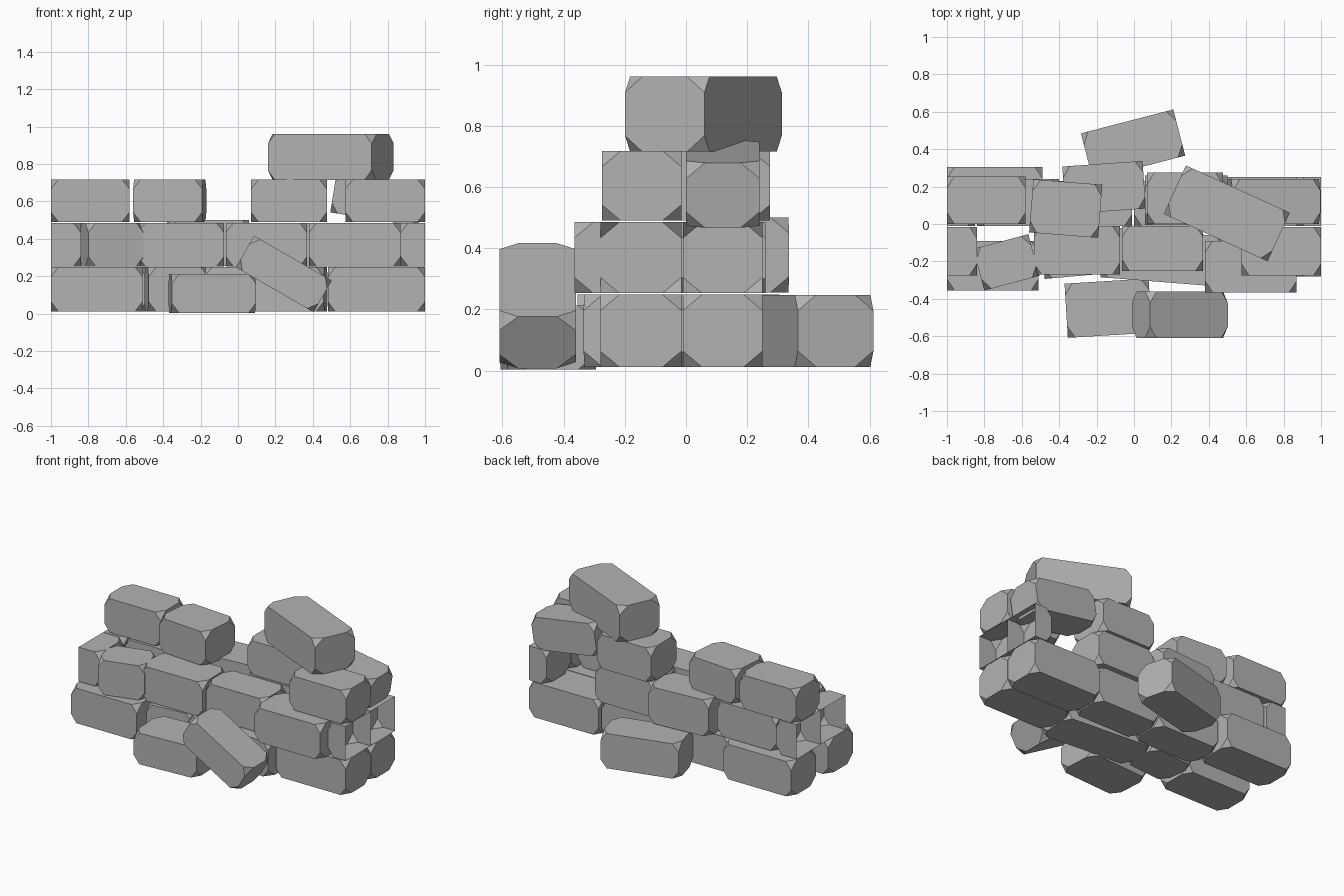
import bpy, bmesh
from math import radians
from mathutils import Matrix, Vector

if "Cube" in bpy.data.objects:
    bpy.data.objects.remove(bpy.data.objects["Cube"])

CUT = (0.04, 0.062, 0.052)  # corner cut along x, y, z

grey = bpy.data.materials.new("stone_grey")
grey.diffuse_color = (0.45, 0.45, 0.45, 1)
grey.use_nodes = True
grey.node_tree.nodes["Principled BSDF"].inputs["Base Color"].default_value = grey.diffuse_color


def stone(name, centre, size, turn=0, tilt=0, flat=0):
    """Block with clipped corners; flat=-1/1 leaves that x end square and open."""
    half = [s / 2 for s in size]
    bm = bmesh.new()
    for sx in (-1, 1):
        for sy in (-1, 1):
            for sz in (-1, 1):
                corner = Vector((sx * half[0], sy * half[1], sz * half[2]))
                if sx == flat:
                    bm.verts.new(corner)
                    continue
                for axis, sign in enumerate((sx, sy, sz)):
                    p = corner.copy()
                    p[axis] -= sign * CUT[axis]
                    bm.verts.new(p)
    bmesh.ops.convex_hull(bm, input=bm.verts[:])
    bmesh.ops.dissolve_limit(bm, angle_limit=0.01, verts=bm.verts[:], edges=bm.edges[:])
    bmesh.ops.recalc_face_normals(bm, faces=bm.faces[:])
    if flat:
        bm.normal_update()
        ends = [f for f in bm.faces if f.normal.x * flat > 0.99]
        bmesh.ops.delete(bm, geom=ends, context='FACES')
    mesh = bpy.data.meshes.new(name)
    bm.to_mesh(mesh)
    bm.free()
    mesh.materials.append(grey)
    ob = bpy.data.objects.new(name, mesh)
    ob.matrix_world = (Matrix.Translation(centre) @ Matrix.Rotation(radians(turn), 4, 'Z')
                       @ Matrix.Rotation(radians(tilt), 4, 'Y'))
    bpy.context.collection.objects.link(ob)


def course(name, z0, z1, rows):
    """Lay a course of stones: x0, x1, y0, y1, turn, open end."""
    for i, (x0, x1, y0, y1, turn, flat) in enumerate(rows):
        stone(f"{name}_{i + 1}", ((x0 + x1) / 2, (y0 + y1) / 2, (z0 + z1) / 2),
              (x1 - x0, y1 - y0, z1 - z0), turn, 0, flat)


# bottom course, front row then back row
course("bottom_stone", 0.012, 0.248, [
    (-1.0, -0.51, -0.355, -0.09, 0, 0),
    (-0.49, -0.17, -0.28, -0.02, 5, 0),
    (-0.17, 0.47, -0.31, -0.04, -4.5, 0),
    (0.48, 1.0, -0.28, -0.015, 0, 0),
    (-1.0, -0.49, 0.04, 0.305, 0, 0),
    (-0.48, -0.01, -0.01, 0.23, 0, 0),
    (0.0, 0.47, -0.01, 0.23, 0, 0),
    (0.48, 1.0, -0.01, 0.25, 0, 0),
])

# middle course with open split stones at the wall ends
course("middle_stone", 0.253, 0.485, [
    (-1.0, -0.84, -0.275, -0.015, 0, -1),
    (-0.835, -0.53, -0.32, -0.09, 15, 0),
    (-0.535, -0.075, -0.27, -0.01, 0, 0),
    (-0.065, 0.37, -0.25, -0.01, 0, 0),
    (0.38, 0.87, -0.365, -0.09, 0, 0),
    (0.87, 1.0, -0.28, -0.015, 0, 1),
    (-1.0, -0.85, -0.01, 0.25, 0, -1),
    (-0.84, -0.40, -0.01, 0.24, 0, 0),
    (0.06, 0.50, -0.005, 0.26, 0, 0),
    (0.87, 1.0, -0.01, 0.25, 0, 1),
])
stone("middle_turned_stone", (-0.16, 0.195, 0.378), (0.43, 0.255, 0.245), turn=4)

# upper course
course("upper_stone", 0.49, 0.718, [
    (-1.0, -0.58, 0.0, 0.255, 0, 0),
    (-0.55, -0.18, -0.06, 0.225, -4.5, 0),
    (0.07, 0.475, 0.0, 0.275, 0, 0),
    (0.575, 1.0, -0.275, -0.015, 0, 0),
])
stone("upper_tilted_stone", (0.745, 0.12, 0.61), (0.475, 0.24, 0.215), tilt=9)

# capping stone
stone("cap_stone", (0.496, 0.057, 0.838), (0.61, 0.285, 0.245), turn=-24.5)

# stones fallen beside the wall
stone("fallen_back_stone", (-0.005, 0.425, 0.13), (0.51, 0.255, 0.235), turn=14.5)
stone("fallen_front_stone", (-0.138, -0.45, 0.108), (0.45, 0.29, 0.21), turn=3.5)
stone("leaning_front_stone", (0.245, -0.485, 0.212), (0.48, 0.25, 0.195), tilt=30)
